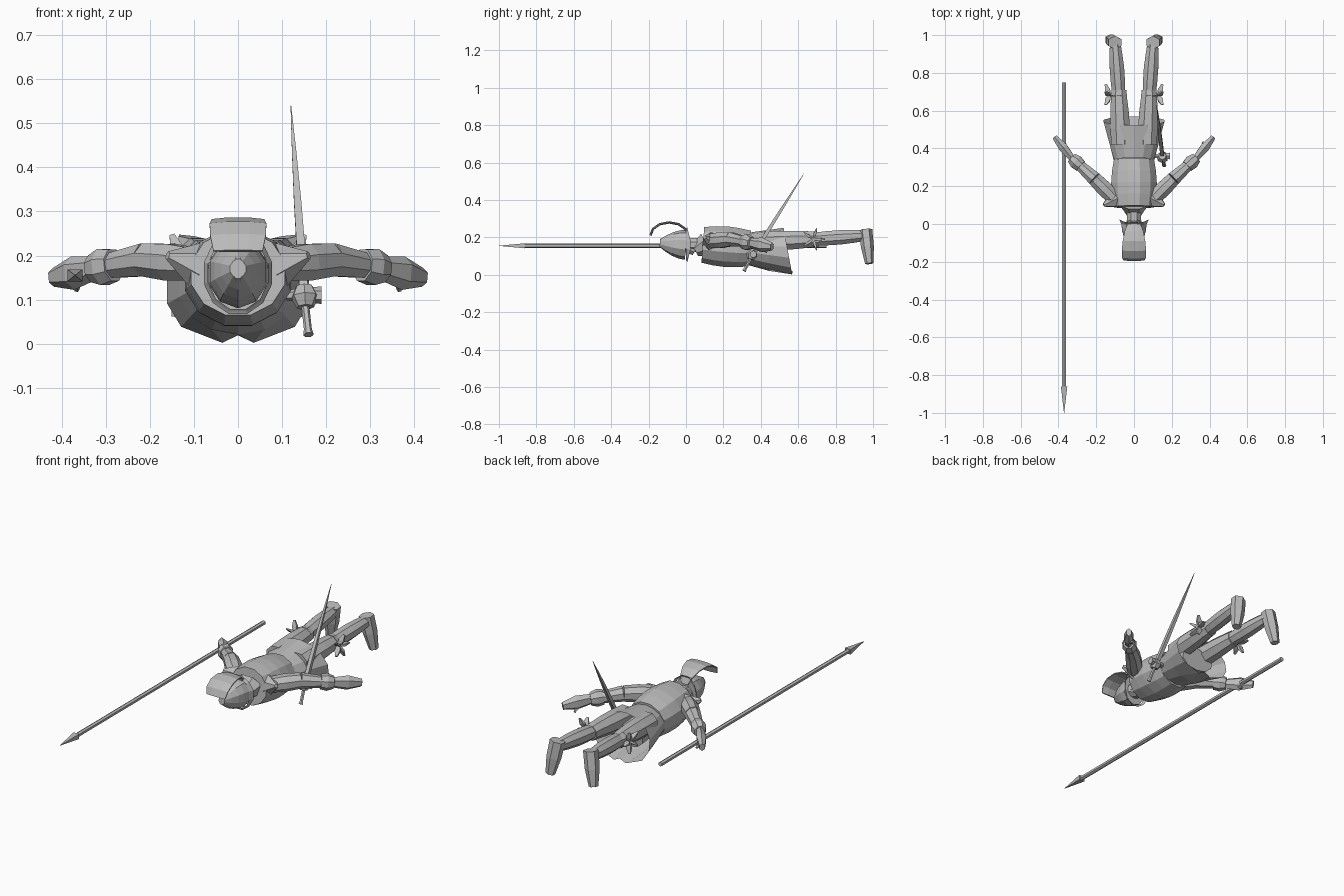
import bpy, bmesh, math
from mathutils import Vector

cube = bpy.data.objects.get("Cube")
if cube:
    bpy.data.objects.remove(cube, do_unlink=True)

colour = (0.5, 0.5, 0.5, 1)
grey = bpy.data.materials.new("plain grey")
grey.use_nodes = True
grey.diffuse_color = colour
grey.node_tree.nodes["Principled BSDF"].inputs["Base Color"].default_value = colour

ACROSS, ALONG, UP = Vector((1, 0, 0)), Vector((0, 1, 0)), Vector((0, 0, 1))


def finish(name, bm):
    bmesh.ops.recalc_face_normals(bm, faces=bm.faces)
    mesh = bpy.data.meshes.new(name)
    bm.to_mesh(mesh)
    bm.free()
    mesh.materials.append(grey)
    obj = bpy.data.objects.new(name, mesh)
    bpy.context.collection.objects.link(obj)
    return obj


def loft(name, rings, sides=8, ref=UP, caps=True, shape=None):
    """Skin elliptical rings (centre, half width, half depth) along a path."""
    bm = bmesh.new()
    loops = []
    last = len(rings) - 1
    for i, (centre, width, depth) in enumerate(rings):
        tangent = rings[min(i + 1, last)][0] - rings[max(i - 1, 0)][0]
        side = tangent.cross(ref).normalized()
        up = side.cross(tangent).normalized()
        loop = []
        for k in range(sides):
            angle = math.tau * (k + 0.5) / sides
            point = centre + side * math.cos(angle) * width + up * math.sin(angle) * depth
            if shape:
                shape(point, i / last)
            loop.append(bm.verts.new(point))
        loops.append(loop)
    for near, far in zip(loops, loops[1:]):
        for k in range(sides):
            nxt = (k + 1) % sides
            bm.faces.new((near[k], near[nxt], far[nxt], far[k]))
    if caps:
        bm.faces.new(loops[0])
        bm.faces.new(loops[-1])
    return finish(name, bm)


def segment(name, start, end, thick, end_thick, flat=1, swell=0, steps=2, **options):
    """Tapered body part between two joints, swollen in the middle."""
    rings = []
    for i in range(steps + 1):
        t = i / steps
        width = thick + (end_thick - thick) * t + swell * math.sin(math.pi * t)
        rings.append((start.lerp(end, t), width, width * flat))
    return loft(name, rings, **options)


def mirrored(obj):
    """Name a left part and add its right-hand twin."""
    part = obj.name
    bm = bmesh.new()
    bm.from_mesh(obj.data)
    bmesh.ops.scale(bm, vec=(-1, 1, 1), verts=bm.verts)
    finish("right_" + part, bm)
    obj.name = "left_" + part


# Joints of the figure, lying face down with its head to the front
crown = Vector((0, -.14, .17))
temple = Vector((0, 0, .16))
chin = Vector((0, .05, .13))
neck = Vector((0, .09, .16))
waist = Vector((0, .34, .14))
hem = Vector((0, .51, .12))
shoulder = Vector((.1, .13, .18))
elbow = Vector((.21, .24, .19))
wrist = Vector((.33, .35, .17))
fingertips = Vector((.42, .46, .15))
hip = Vector((.07, .42, .18))
knee = Vector((.08, .68, .19))
ankle = Vector((.1, .96, .21))
heel = Vector((.1, .96, .24))
toe = Vector((.13, .98, .06))


# Coat with a flared skirt, longer in front and split at the front middle
def hang(point, t):
    low = point.z < neck.z / 2
    point.y += (hem.z * 2 - point.z) * t * .3
    if t == 1 and low and abs(point.x) < .1:
        if abs(point.x) < .01:
            point.z += .03
        point.x /= 2


segment("torso", neck, waist, .11, .11, flat=.9, swell=.015, steps=4, sides=12)
segment("coat_skirt", waist, hem, .11, .165, flat=.8, sides=14, caps=False, shape=hang)
segment("hips", waist, hem, .1, .1, flat=.6, sides=10)
segment("collar", chin, neck + ALONG * .02, .04, .08, flat=.9)
segment("neck", temple, neck, .04, .04)

# Helmet with a pointed brim, and the face below it
def dome(t):
    return temple.lerp(crown, t), .07 * math.cos(t * 1.3), .08 * math.cos(t * 1.3)


def sweep(point, t):
    point.y -= t * abs(point.z - temple.z) / 4


steps = [i / 4 for i in range(5)]
loft("helmet", [dome(t) for t in steps], sides=10)
loft("helmet_crest", [(c, .01, depth + .01) for c, width, depth in map(dome, steps)], sides=4)
segment("helmet_brim", temple, temple + ALONG * .03, .07, .08, flat=1.2,
        sides=12, caps=False, shape=sweep)
segment("face", temple, chin, .045, .03)


# Plume curling over the helmet and widening towards its tip
def curl(t):
    turn = math.pi * t
    centre = crown + ALONG * (.05 + .1 * math.cos(turn)) + UP * (.04 + .07 * math.sin(turn))
    return centre, .02 + .05 * math.sin(turn * .7), .007


loft("plume", [curl(i / 6) for i in range(7)])

# Arms and shoulders
mirrored(segment("upper_arm", shoulder, elbow, .04, .04, swell=.005))
mirrored(segment("forearm", elbow, wrist, .04, .025))
mirrored(segment("cuff", elbow.lerp(wrist, .6), wrist, .035, .03, flat=1.1, swell=.008))
palm = wrist.lerp(fingertips, .4)
mirrored(segment("hand", wrist, fingertips, .02, .015, flat=1.4, swell=.01, sides=6))
mirrored(segment("thumb", palm - UP * .02, palm + ALONG * .04 - UP * .04, .012, .006, sides=5))
mirrored(segment("epaulette", shoulder, shoulder + Vector((.06, -.03, .02)), .05, .01, sides=6))

# Legs, boots and the garter bows fanned beside the knees
mirrored(segment("thigh", hip, knee, .055, .045, swell=.005, steps=3))
mirrored(segment("calf", knee, ankle, .037, .03, swell=.008, steps=4))
mirrored(segment("boot_top", knee, knee + ALONG * .03, .046, .042))
mirrored(segment("foot", heel, toe, .04, .025, flat=.9, swell=.006, sides=6, ref=ALONG))
knot = knee + ACROSS * .05
for k in range(5):
    spoke = ALONG * math.cos(k * math.tau / 5) + UP * math.sin(k * math.tau / 5)
    mirrored(segment(f"garter_petal_{k}", knot, knot + spoke * .06 + ACROSS * .02,
                     .006, .004, flat=2, swell=.005, sides=4, ref=ACROSS))

# Sword worn on the left hip
pommel = Vector((.16, .31, .02))
guard = Vector((.15, .36, .11))
point = Vector((.12, .63, .54))
segment("sword_pommel", pommel, pommel.lerp(guard, .2), .012, .008, sides=6, ref=ACROSS)
segment("sword_grip", pommel, guard, .009, .009, sides=6, ref=ACROSS)
segment("sword_guard", guard - ACROSS * .04, guard + ACROSS * .04, .012, .02, sides=6)
segment("sword_shell", pommel.lerp(guard, .7), guard + UP * .02, .02, .02,
        swell=.012, sides=7, ref=ACROSS)
segment("sword_blade", guard, point, .014, .001, swell=.004, steps=4, sides=4, ref=ACROSS)

# Long spear in the right hand
butt = Vector((-.37, .75, .155))
tip = Vector((-.37, -1, .155))
socket = tip + ALONG * .14
segment("spear_shaft", butt, socket, .012, .012, sides=6)
segment("spear_head", socket, tip, .024, .001, flat=.8, sides=4)
